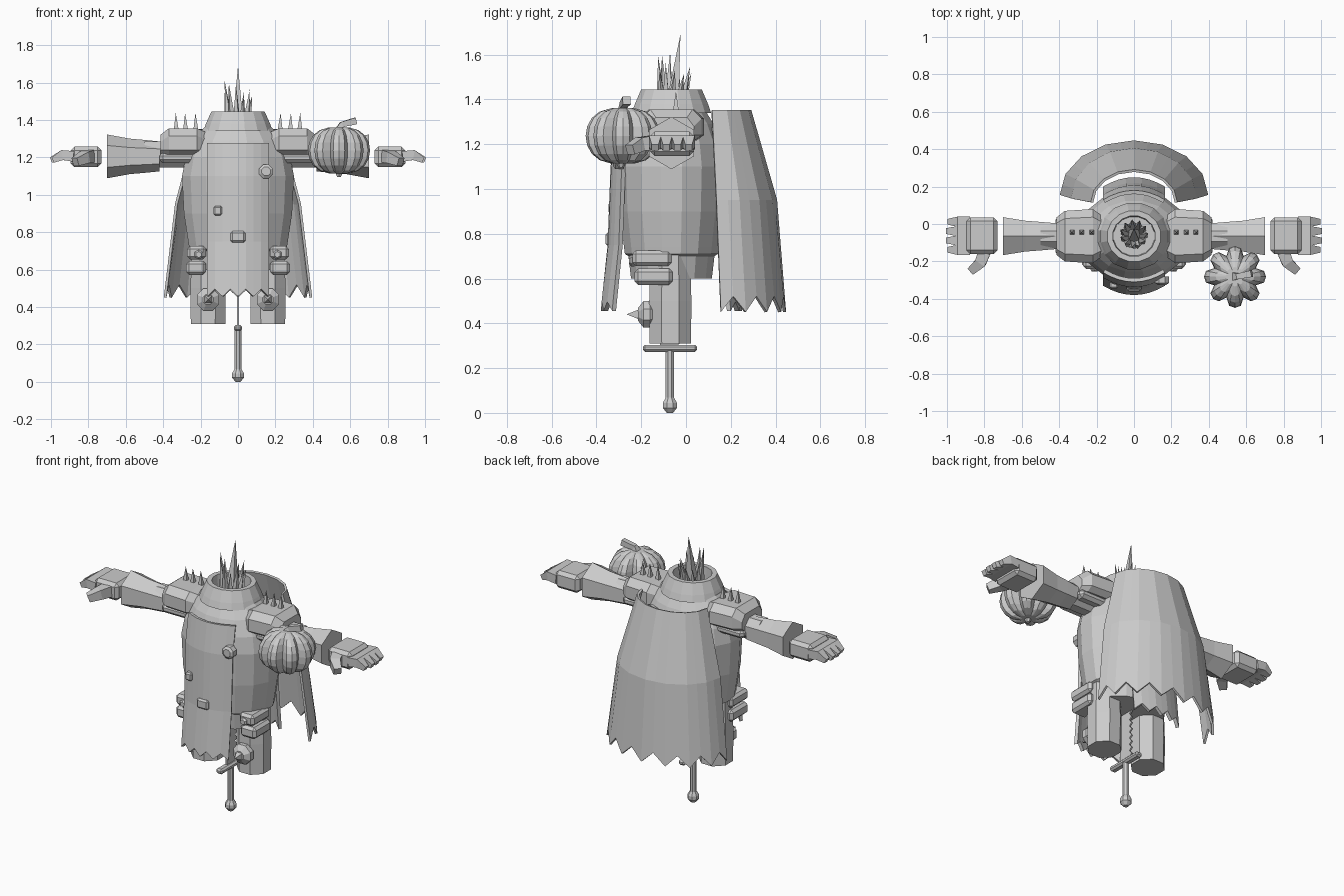
import bpy, bmesh, math, random
from mathutils import Vector, Matrix

if "Cube" in bpy.data.objects:
    bpy.data.objects.remove(bpy.data.objects["Cube"])

mat = bpy.data.materials.new("stone grey")
mat.use_nodes = True
mat.diffuse_color = (0.6, 0.6, 0.6, 1)
mat.node_tree.nodes["Principled BSDF"].inputs["Base Color"].default_value = (0.6, 0.6, 0.6, 1)
CY = -0.065  # depth of the body axis


def finish(name, bm, bevel=0, thick=0):
    bmesh.ops.recalc_face_normals(bm, faces=bm.faces)
    me = bpy.data.meshes.new(name)
    bm.to_mesh(me)
    bm.free()
    me.materials.append(mat)
    ob = bpy.data.objects.new(name, me)
    bpy.context.collection.objects.link(ob)
    if thick:
        m = ob.modifiers.new("thickness", 'SOLIDIFY')
        m.thickness, m.offset = thick, 0
    if bevel:
        m = ob.modifiers.new("chamfer", 'BEVEL')
        m.width, m.segments = bevel, 1
    return ob


def box(name, lo, hi, bevel=0.0):
    bm = bmesh.new()
    lo, hi = Vector(lo), Vector(hi)
    size = hi - lo
    bmesh.ops.create_cube(bm, size=1, matrix=Matrix.Translation((lo + hi) / 2)
                          @ Matrix.Diagonal((*[abs(s) for s in size], 1)))
    return finish(name, bm, bevel)


def loft(name, rings, cap=True):
    """Skin equal-length rings of points into a closed tube."""
    bm = bmesh.new()
    rows = [[bm.verts.new(p) for p in r] for r in rings]
    n = len(rows[0])
    for a, b in zip(rows, rows[1:]):
        for i in range(n):
            bm.faces.new((a[i], a[(i + 1) % n], b[(i + 1) % n], b[i]))
    if cap:
        bm.faces.new(rows[0])
        bm.faces.new(rows[-1])
    return finish(name, bm)


def lathe(name, profile, sides, centre, axis='Z', turn=0.5, ratio=1.0):
    """Rings from (radius, position) pairs around an axis; ratio squashes the depth."""
    rings = []
    for r, h in profile:
        ring = []
        for i in range(sides):
            a = (i + turn) * math.tau / sides
            u, v = r * math.cos(a), r * math.sin(a) * ratio
            p = {'Z': (u, v, h), 'X': (h, u, v), 'Y': (u, h, v)}[axis]
            ring.append(Vector(p) + Vector(centre))
        rings.append(ring)
    return loft(name, rings)


def spike(name, base, tip, r, sides=4):
    base, tip = Vector(base), Vector(tip)
    d = tip - base
    bm = bmesh.new()
    bmesh.ops.create_cone(bm, cap_ends=True, segments=sides, radius1=r, radius2=0, depth=d.length,
                          matrix=Matrix.Translation((base + tip) / 2)
                          @ d.to_track_quat('Z', 'Y').to_matrix().to_4x4()
                          @ Matrix.Rotation(math.pi / 4, 4, 'Z'))
    return finish(name, bm)


def rod(name, points, widths):
    """Square rod following points, for fingers and stems."""
    pts = [Vector(p) for p in points]
    rings = []
    for i, (p, w) in enumerate(zip(pts, widths)):
        d = pts[min(i + 1, len(pts) - 1)] - pts[max(i - 1, 0)]
        q = d.to_track_quat('Z', 'Y')
        rings.append([p + q @ Vector((x * w, y * w, 0)) for x, y in ((1, 1), (-1, 1), (-1, -1), (1, -1))])
    return loft(name, rings)


# Torso with a hollow collar
lathe("torso", [(.23, .6), (.245, .7), (.265, .71), (.27, .74), (.295, .9), (.305, 1.1),
                (.285, 1.2), (.24, 1.29), (.185, 1.36)], 16, (0, CY, 0), ratio=.8)
lathe("collar", [(.19, 1.34), (.175, 1.38), (.145, 1.445), (.115, 1.445), (.11, 1.34)], 16, (0, CY, 0), ratio=.95)

# Tuft of spikes rising from the collar
random.seed(4)
spike("crest_main", (0, CY, 1.34), (0, -.025, 1.69), .045)
for i in range(11):
    a = i * math.tau / 11
    c, s = math.cos(a), math.sin(a)
    spike("crest_spike", (.045 * c, CY + .045 * s, 1.35),
          (.075 * c, CY + .015 + .075 * s, random.uniform(1.5, 1.62)), .027)

# Front and back cloth panels
for side, name in ((-1, "front_tabard"), (1, "back_tabard")):
    bm = bmesh.new()
    rows = []
    for z, depth in ((1.275, .235), (1.1, .262), (.75, .275), (.47, .305)):
        row = []
        for i in range(9):
            x = -.16 + .04 * i
            jag = (.025 if i % 2 else -.015) if z < .5 else 0
            row.append(bm.verts.new((x, CY + side * (depth - 1.9 * x * x), z + jag)))
        rows.append(row)
    for a, b in zip(rows, rows[1:]):
        for i in range(8):
            bm.faces.new((a[i], a[i + 1], b[i + 1], b[i]))
    finish(name, bm, thick=.02)

# Buckles on the front panel
lathe("round_buckle", [(.025, -.325), (.04, -.315), (.04, -.28)], 8, (.15, 0, 1.125), 'Y')
box("small_buckle", (-.13, -.345, .89), (-.085, -.29, .94), .008)
box("square_buckle", (-.04, -.36, .745), (.04, -.32, .805), .01)

# Cape with a torn hem
bm = bmesh.new()
rows = []
for z, w, y0, y1 in ((1.35, .225, .115, .285), (.95, .33, .135, .4), (.49, .39, .155, .44)):
    row = []
    for i in range(17):
        a = math.pi * (i // 2) / 8
        b = math.pi * ((i + 1) // 2) / 8
        x = w * (math.cos(a) + math.cos(b)) / 2
        y = y0 + (y1 - y0) * (math.sin(a) + math.sin(b)) / 2
        jag = (.03 if i % 2 else -.04) if z < .5 else 0
        row.append(bm.verts.new((x, y, z + jag)))
    rows.append(row)
for a, b in zip(rows, rows[1:]):
    for i in range(16):
        bm.faces.new((a[i], a[i + 1], b[i + 1], b[i]))
finish("cape", bm, thick=.014)

for s, side in ((1, "left_"), (-1, "right_")):
    # Shoulder pad, its lower lip and spikes
    rings = []
    for x, hy, top in ((.16, .1, 1.33), (.22, .145, 1.355), (.37, .135, 1.355), (.415, .1, 1.32)):
        rings.append([(s * x, CY + k * hy, z) for k, z in (
            (-1, 1.24), (-1, top - .04), (-.7, top), (.7, top), (1, top - .04), (1, 1.24), (.75, 1.215), (-.75, 1.215))])
    loft(side + "shoulder_pad", rings)
    box(side + "shoulder_lip", (s * .2, CY - .105, 1.17), (s * .42, CY + .105, 1.225), .018)
    for x in (.225, .28, .33):
        spike(side + "pad_spike", (s * x, CY + .02, 1.34), (s * (x + .003), CY + .02, 1.437), .02)

    # Arm and flared gauntlet
    lathe(side + "upper_arm", [(.075, s * .2), (.075, s * .5)], 8, (0, CY, 1.215), 'X')
    lathe(side + "gauntlet", [(.08, s * .42), (.088, s * .5), (.095, s * .58), (.117, s * .7)],
          6, (0, CY, 1.205), 'X', turn=.5)

    # Hand, fingers and thumb
    box(side + "palm", (s * .73, -.16, 1.147), (s * .895, .035, 1.257), .02)
    for i in range(4):
        y = -.138 + .05 * i
        reach = .99 if i in (0, 3) else 1.0
        rod(side + "finger", [(s * .88, y, 1.205), (s * .94, y, 1.212), (s * reach, y, 1.185)], [.028, .027, .015])
    rod(side + "thumb", [(s * .8, -.15, 1.205), (s * .82, -.205, 1.2), (s * .87, -.25, 1.175)], [.034, .03, .022])

    # Leg, knee guard and its spike
    lathe(side + "leg", [(.1, .31), (.102, .5), (.095, .72)], 8, (s * .16, -.07, 0), turn=.5)
    lathe(side + "knee_guard", [(.03, -.215), (.064, -.19), (.064, -.16), (.04, -.13)], 8, (s * .16, 0, .44), 'Y')
    spike(side + "knee_spike", (s * .16, -.205, .44), (s * .16, -.265, .44), .034)

    # Stacked hip pouches with studs
    box(side + "upper_pouch", (s * .17, -.24, .655), (s * .272, -.065, .725), .016)
    box(side + "lower_pouch", (s * .17, -.23, .572), (s * .278, -.06, .645), .016)
    lathe(side + "pouch_stud", [(.016, -.255), (.026, -.245), (.026, -.23)], 6, (s * .21, 0, .68), 'Y')

# Pumpkin: eight lobes with narrow creases
rings = []
for k in range(9):
    t = -math.pi / 2 + math.pi * (.06 + .88 * k / 8)
    ring = []
    for i in range(32):
        crease = (.74, .97, 1.02, .97)[i % 4]
        r = .163 * math.cos(t) ** .7 * crease
        a = math.tau * i / 32 + math.tau / 16
        ring.append((.54 + r * math.cos(a), -.282 + r * math.sin(a), 1.237 + .126 * math.sin(t)))
    rings.append(ring)
loft("pumpkin", rings)
rod("pumpkin_stem", [(.54, -.28, 1.34), (.555, -.28, 1.375), (.63, -.265, 1.395)], [.024, .015, .018])
lathe("pumpkin_base", [(.012, 1.095), (.025, 1.125)], 6, (.54, -.29, 0))

# Dagger hanging point up between the legs
lathe("pommel", [(.015, 0), (.034, .022), (.034, .045), (.02, .068)], 8, (0, -.072, 0))
lathe("grip", [(.02, .05), (.02, .285)], 8, (0, -.072, 0))
box("crossguard", (-.022, -.193, .272), (.022, .05, .304), .01)
bm = bmesh.new()
edge = [(-.05, .3), (-.05, .6), (0, .7)]
for i in range(8):
    z = .6 - .04 * i
    edge += [(.05, z), (.03, z - .015)]
edge.append((.05, .29))
blade = bm.faces.new([bm.verts.new((0, CY + y, z)) for y, z in edge])
finish("serrated_blade", bm, thick=.01)
